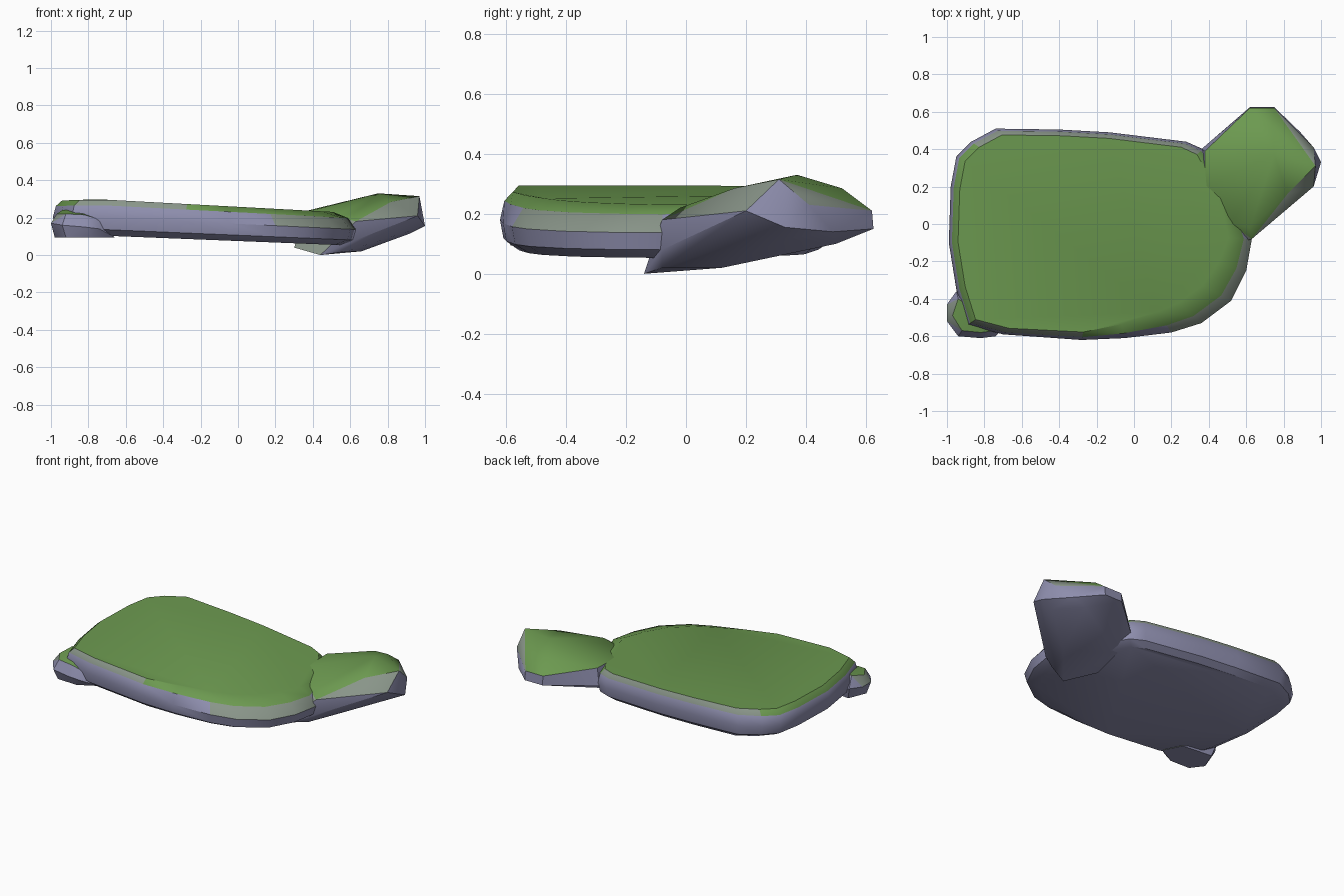
import bpy, bmesh
from mathutils import Vector


def material(name, color):
    m = bpy.data.materials.new(name)
    m.diffuse_color = (*color, 1)
    return m


STONE = material("stone", (0.27, 0.27, 0.42))
MOSSY_STONE = material("mossy_stone", (0.25, 0.30, 0.25))
GRASS = material("grass", (0.15, 0.32, 0.08))


def finish(name, bm, angle):
    """Colour faces by how far they look upward, then make the object."""
    bmesh.ops.recalc_face_normals(bm, faces=bm.faces)
    bm.normal_update()
    for f in bm.faces:
        f.material_index = 2 if f.normal.z > 0.72 else 1 if f.normal.z > 0.5 else 0
    mesh = bpy.data.meshes.new(name)
    bm.to_mesh(mesh)
    bm.free()
    for m in (STONE, MOSSY_STONE, GRASS):
        mesh.materials.append(m)
    ob = bpy.data.objects.new(name, mesh)
    bpy.context.collection.objects.link(ob)
    bpy.ops.object.select_all(action='DESELECT')
    ob.select_set(True)
    bpy.context.view_layer.objects.active = ob
    bpy.ops.object.shade_smooth_by_angle(angle=angle)


def hull_rock(name, points):
    bm = bmesh.new()
    for p in points:
        bm.verts.new(p)
    res = bmesh.ops.convex_hull(bm, input=bm.verts)
    junk = [g for g in res["geom_interior"] if isinstance(g, bmesh.types.BMVert)]
    bmesh.ops.delete(bm, geom=junk, context='VERTS')
    finish(name, bm, 0.6)


# Main slab: stacked outlines between two gently tilted planes
outline = [(-0.98, 0.2), (-0.95, 0.36), (-0.87, 0.44), (-0.74, 0.51), (-0.4, 0.505),
           (-0.13, 0.49), (0.28, 0.44), (0.37, 0.40), (0.52, 0.18), (0.63, -0.08),
           (0.60, -0.25), (0.52, -0.41), (0.36, -0.53), (0.2, -0.58), (-0.05, -0.61),
           (-0.28, -0.62), (-0.7, -0.59), (-0.89, -0.54), (-0.95, -0.35), (-0.99, -0.1)]
centre = Vector((-0.17, -0.05))
# height fraction, scale, extra inset toward the worn front right corner
levels = [(0.0, 0.91, 0.02), (0.17, 0.98, 0.0), (0.5, 1.0, 0.0),
          (0.84, 0.98, 0.06), (1.0, 0.94, 0.17)]
bm = bmesh.new()
rings = []
for t, scale, worn in levels:
    ring = []
    for p in outline:
        d = Vector(p) - centre
        w = max(0, d.normalized().dot(Vector((0.8, -0.6)))) ** 3
        q = centre + d * (scale - worn * w)
        low, high = 0.075 - 0.04 * q.x, 0.258 - 0.054 * q.x
        if q.x < -0.75:
            high -= 0.09 * (-0.75 - q.x)
        ring.append(bm.verts.new((q.x, q.y, low + t * (high - low))))
    rings.append(ring)
n = len(outline)
for a, b in zip(rings, rings[1:]):
    for i in range(n):
        j = (i + 1) % n
        bm.faces.new((a[i], a[j], b[j], b[i]))
bm.faces.new(rings[0])
bm.faces.new(rings[-1])
finish("main_slab", bm, 0.6)

# Boulder rising at the back right
hull_rock("right_boulder", [
    (0.44, -0.14, 0.0), (0.30, 0.02, 0.04), (0.58, -0.08, 0.02), (0.34, 0.25, 0.06),
    (0.66, 0.12, 0.02), (0.81, 0.22, 0.08), (0.92, 0.33, 0.115), (0.80, 0.50, 0.10),
    (0.36, 0.40, 0.13), (0.62, 0.625, 0.15), (0.75, 0.625, 0.15), (0.89, 0.49, 0.14),
    (1.0, 0.33, 0.155), (0.96, 0.20, 0.21), (0.63, -0.08, 0.08), (0.63, -0.08, 0.18),
    (0.62, 0.62, 0.21), (0.75, 0.62, 0.21), (0.96, 0.41, 0.23), (0.97, 0.31, 0.315),
    (0.75, 0.37, 0.33), (0.64, 0.52, 0.28), (0.74, 0.52, 0.285), (0.82, 0.16, 0.285),
    (0.62, -0.02, 0.22), (0.52, 0.0, 0.21), (0.38, 0.20, 0.235), (0.38, 0.39, 0.24)])

# Small stone tucked under the front left corner
hull_rock("small_stone", [
    (-0.98, -0.50, 0.095), (-0.92, -0.58, 0.095), (-0.78, -0.585, 0.095),
    (-0.66, -0.52, 0.095), (-0.72, -0.40, 0.095), (-0.93, -0.38, 0.095),
    (-1.0, -0.52, 0.17), (-1.0, -0.43, 0.17), (-0.94, -0.60, 0.16), (-0.82, -0.61, 0.15),
    (-0.74, -0.60, 0.14), (-0.95, -0.36, 0.17), (-0.97, -0.49, 0.22),
    (-0.92, -0.57, 0.22), (-0.82, -0.58, 0.215), (-0.74, -0.57, 0.19),
    (-0.94, -0.40, 0.24), (-0.86, -0.46, 0.245)])
